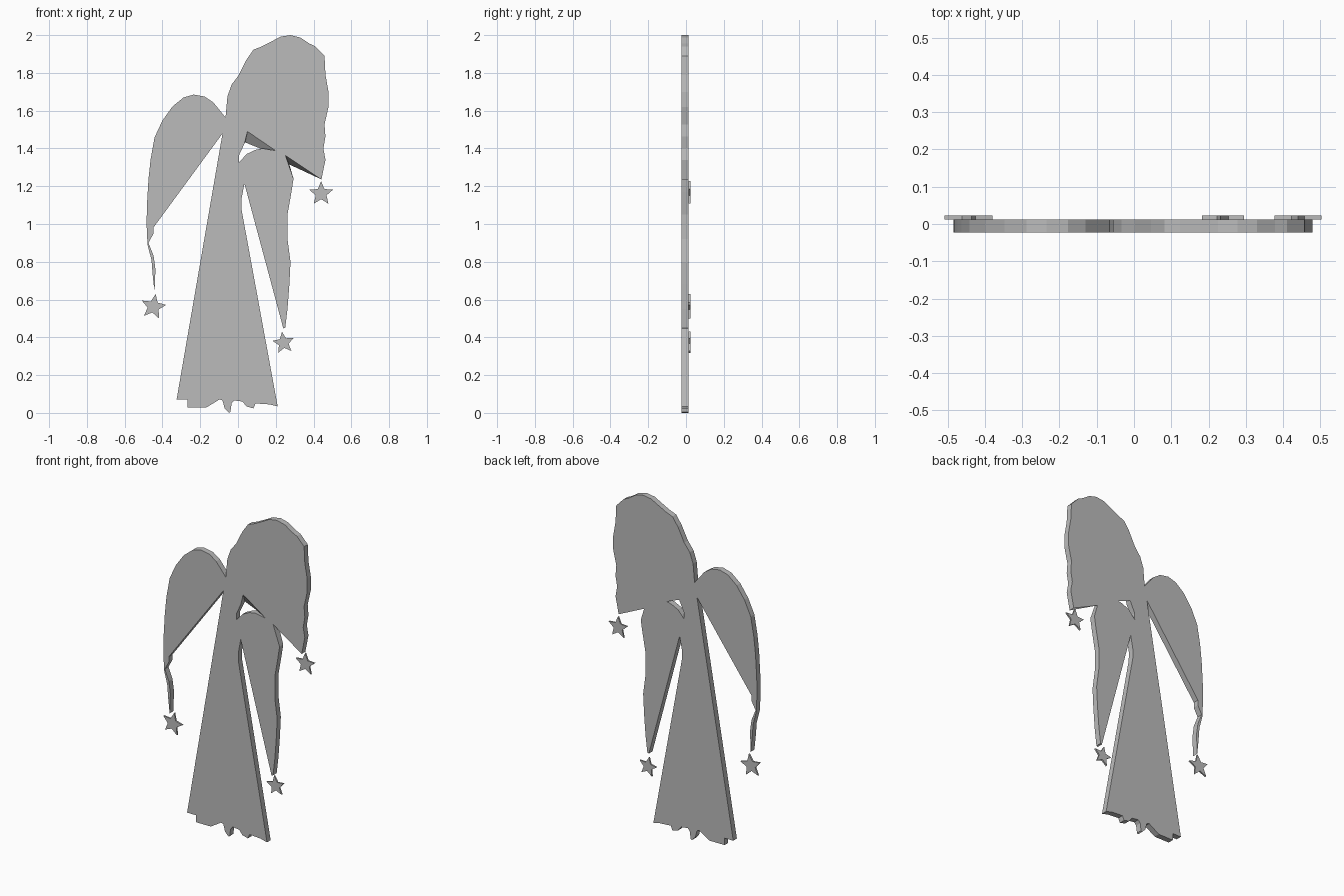
import bpy
import bmesh
from math import sin, cos, pi, radians
from mathutils import Vector

FRONT, BACK, STAR_BACK = -.0225, .0125, .0225

default_cube = bpy.data.objects.get("Cube")
if default_cube:
    bpy.data.objects.remove(default_cube, do_unlink=True)


def make_material(name, value):
    material = bpy.data.materials.new(name)
    colour = (value, value, value, 1)
    material.diffuse_color = colour
    material.use_nodes = True
    shader = next(n for n in material.node_tree.nodes if n.type == 'BSDF_PRINCIPLED')
    shader.inputs["Base Color"].default_value = colour
    return material


def fill_face(bm, loops, direction):
    """Fill an outer loop and any hole loops with flat faces."""
    edges = []
    for loop in loops:
        for current, following in zip(loop, loop[1:] + loop[:1]):
            edges.append(bm.edges.new((current, following)))
    bmesh.ops.triangle_fill(bm, edges=edges, use_beauty=True,
                            use_dissolve=False, normal=direction)


def cut_plate(name, outlines, y_front, y_back, material, slanted=None):
    """Cut a plate from outlines; slanted maps front points to shifted back points."""
    slanted = slanted or {}
    bm = bmesh.new()
    front_loops, back_loops = [], []
    for outline in outlines:
        front_loops.append([bm.verts.new((x, y_front, z)) for x, z in outline])
        back_points = [slanted.get(point, point) for point in outline]
        back_loops.append([bm.verts.new((x, y_back, z)) for x, z in back_points])
    fill_face(bm, front_loops, Vector((0, -1, 0)))
    fill_face(bm, back_loops, Vector((0, 1, 0)))

    # Cut walls around the outside and the holes
    for front, back in zip(front_loops, back_loops):
        for i in range(len(front)):
            j = (i + 1) % len(front)
            bm.faces.new((front[i], front[j], back[j], back[i]))
    bmesh.ops.recalc_face_normals(bm, faces=bm.faces[:])

    mesh = bpy.data.meshes.new(name)
    bm.to_mesh(mesh)
    bm.free()
    mesh.materials.append(material)
    plate = bpy.data.objects.new(name, mesh)
    bpy.context.collection.objects.link(plate)
    return plate


def star_outline(centre_x, centre_z, radius, turn):
    """Five pointed star, turned anticlockwise in degrees."""
    points = []
    for i in range(10):
        angle = pi / 2 + radians(turn) + i * pi / 5
        reach = radius if i % 2 == 0 else radius * .45
        points.append((centre_x + reach * cos(angle), centre_z + reach * sin(angle)))
    return points


grey = make_material("plain grey", .5)

# Large right-hand wing, from the neck notch over the top to its lower tip
large_wing = [
    (-.066, 1.564), (-.056, 1.675), (-.034, 1.738), (.003, 1.786), (.045, 1.87),
    (.082, 1.923), (.124, 1.939), (.177, 1.966), (.225, 1.992), (.278, 2),
    (.33, 1.987), (.378, 1.955), (.41, 1.94), (.458, 1.89), (.463, 1.79),
    (.479, 1.7), (.479, 1.62), (.458, 1.527), (.463, 1.463), (.452, 1.4),
    (.463, 1.34), (.442, 1.236)]

# Hanging sleeve, down its outer edge and back up to the armpit
sleeve_notch = (.251, 1.363)
sleeve = [
    sleeve_notch, (.294, 1.24), (.283, 1.17), (.262, 1.05), (.262, .92),
    (.278, .8), (.272, .68), (.262, .55), (.25, .45), (.24, .447),
    (.034, 1.214), (.018, 1.13), (.019, 1.075)]

# Ragged hem of the gown, then up to the other armpit
hem = [
    (.21, .034), (.167, .045), (.093, .05), (.082, .024), (.045, .034),
    (.024, .06), (-.02, .066), (-.034, .05), (-.04, .005), (-.048, 0),
    (-.071, .024), (-.082, .066), (-.098, .071), (-.124, .055), (-.167, .029),
    (-.267, .029), (-.267, .071), (-.325, .071), (-.082, 1.479)]

# Small wing, down to its thin tail and up over the shoulder
small_wing = [
    (-.447, .982), (-.447, .95), (-.474, .9), (-.447, .833), (-.437, .76),
    (-.442, .64), (-.452, .733), (-.458, .81), (-.479, .89), (-.484, 1),
    (-.482, 1.1), (-.474, 1.236), (-.463, 1.34), (-.442, 1.458), (-.4, 1.548),
    (-.347, 1.622), (-.288, 1.67), (-.235, 1.685), (-.177, 1.675),
    (-.13, 1.643), (-.087, 1.59)]

# Opening between the large wing and the sleeve
opening_top, opening_corner = (.05, 1.49), (.2, 1.388)
opening = [
    opening_top, opening_corner, (.13, 1.4), (.09, 1.392), (.045, 1.37),
    (.005, 1.325), (.006, 1.365), (.034, 1.425)]

# The underside of the large wing slopes downward towards the back
underside = {
    sleeve_notch: (.272, 1.315),
    opening_top: (.038, 1.432),
    opening_corner: (.125, 1.3965)}

cut_plate("winged_figure", [large_wing + sleeve + hem + small_wing, opening],
          FRONT, BACK, grey, underside)

# Thin stars hanging behind the wing and sleeve tips
stars = {
    "large_wing_star": (.44, 1.161, .066, 0),
    "small_wing_star": (-.448, .562, .069, -10),
    "sleeve_star": (.241, .371, .06, 8)}
for name, placing in stars.items():
    cut_plate(name, [star_outline(*placing)], BACK, STAR_BACK, grey)
